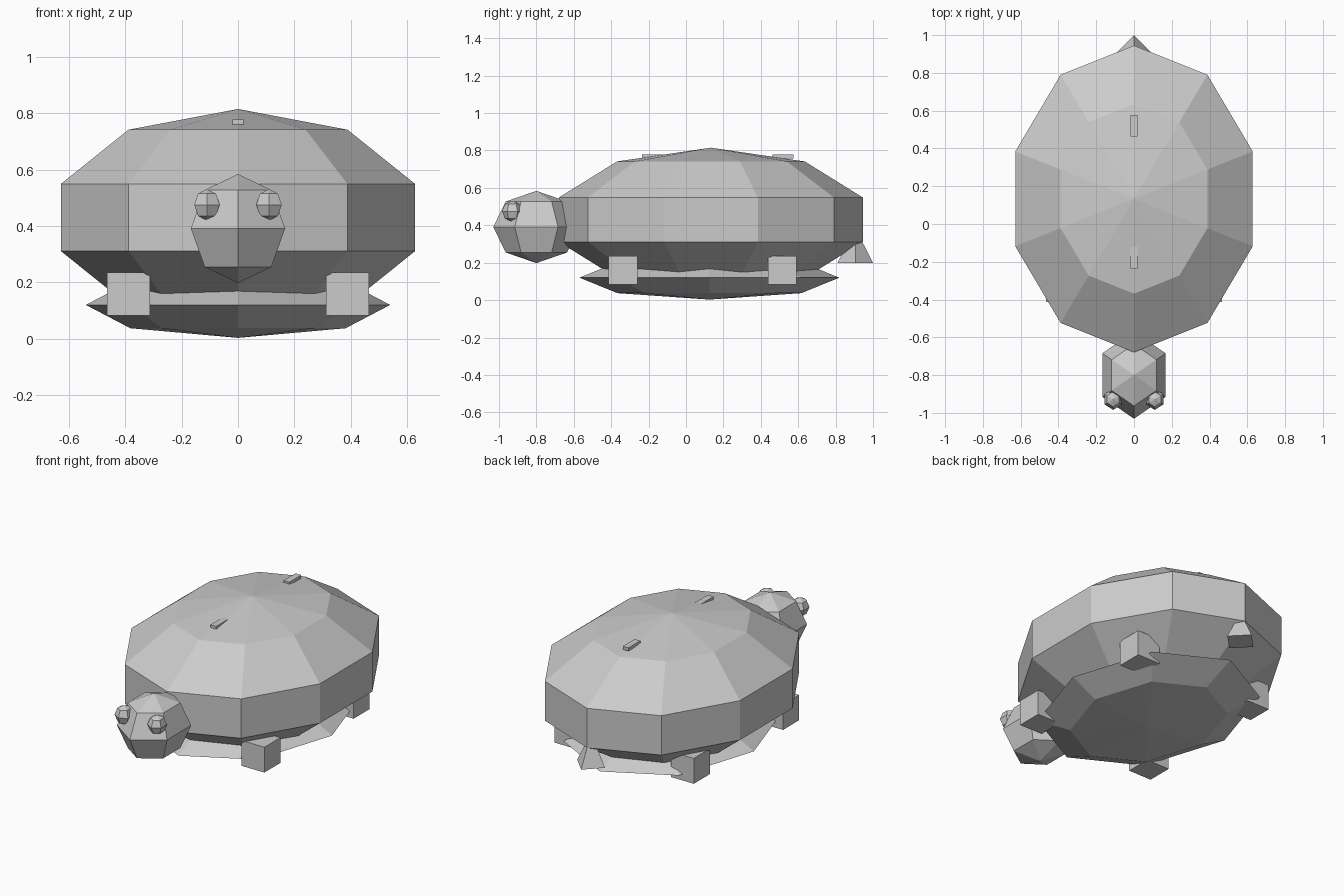
import bpy

if "Cube" in bpy.data.objects:
    bpy.data.objects.remove(bpy.data.objects["Cube"])


def finish(name, scale):
    ob = bpy.context.object
    ob.name = name
    ob.scale = scale
    bpy.ops.object.transform_apply(location=False, rotation=False, scale=True)
    return ob


def ball(name, loc, radii, segments, rings):
    bpy.ops.mesh.primitive_uv_sphere_add(segments=segments, ring_count=rings, radius=1, location=loc)
    return finish(name, radii)


def box(name, loc, size):
    bpy.ops.mesh.primitive_cube_add(size=1, location=loc)
    return finish(name, size)


# Domed shell and flat belly plate
ball("shell", (0, 0.133, 0.43), (0.695, 0.854, 0.385), 10, 5)
ball("belly_plate", (0, 0.125, 0.12), (0.54, 0.695, 0.117), 8, 4)

# Head
ball("head", (0, -0.8, 0.391), (0.193, 0.231, 0.193), 6, 4)

# Mirrored eyes and legs
for side, s in (("right", 1), ("left", -1)):
    ball(side + "_eye", (s * 0.11, -0.928, 0.475), (0.052, 0.056, 0.056), 6, 4)
    for end, y in (("front", -0.337), ("back", 0.514)):
        box(f"{end}_{side}_leg", (s * 0.389, y, 0.159), (0.153, 0.153, 0.153))

# Pyramid tail
bpy.ops.mesh.primitive_cone_add(vertices=4, radius1=1, radius2=0, depth=1, location=(0, 0.905, 0.292))
finish("tail", (0.093, 0.095, 0.185))

# Small ridges on top of the shell
box("front_ridge", (0, -0.178, 0.768), (0.038, 0.116, 0.019))
box("back_ridge", (0, 0.519, 0.768), (0.038, 0.114, 0.019))
